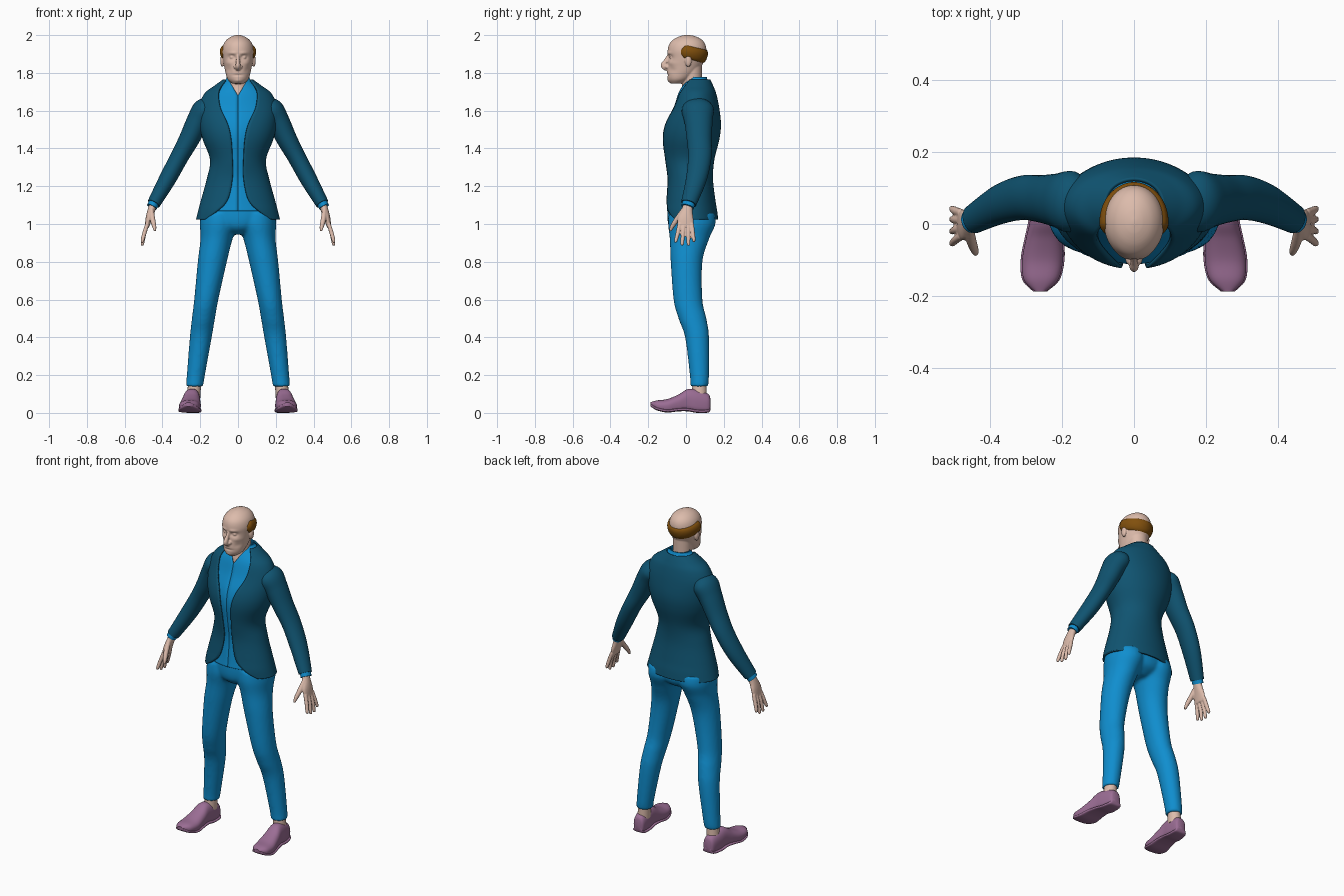
import bpy, bmesh, math
from mathutils import Vector, Matrix

if "Cube" in bpy.data.objects:
    bpy.data.objects.remove(bpy.data.objects["Cube"])


def material(name, *rgb):
    m = bpy.data.materials.new(name)
    m.use_nodes = True
    m.diffuse_color = (*rgb, 1)
    m.node_tree.nodes["Principled BSDF"].inputs["Base Color"].default_value = (*rgb, 1)
    return m


SKIN = material("skin", .72, .50, .41)
BLUE = material("bright_blue_cloth", .005, .27, .62)
NAVY = material("dark_blue_cloth", .005, .088, .165)
SHOE = material("mauve_leather", .33, .155, .30)
HAIR = material("brown_hair", .22, .08, .004)


def spline(keys, sub=6):
    """Smooth interpolation through tuples of numbers."""
    out = []
    for i in range(len(keys) - 1):
        a, b, c, d = (keys[max(0, min(len(keys) - 1, i + k))] for k in (-1, 0, 1, 2))
        for s in range(sub):
            t = s / sub
            out.append([q + t / 2 * (r - p + t * (2*p - 5*q + 4*r - u + t * (3*q - p - 3*r + u)))
                        for p, q, r, u in zip(a, b, c, d)])
    return out + [list(keys[-1])]


def skin_rings(bm, rings, closed=True):
    """Bridge rings of points, with caps when closed."""
    rows = [[bm.verts.new(p) for p in ring] for ring in rings]
    n = len(rows[0])
    for r, q in zip(rows, rows[1:]):
        for j in range(n if closed else n - 1):
            k = (j + 1) % n
            bm.faces.new((r[j], q[j], q[k], r[k]))
    if closed:
        bm.faces.new(rows[0])
        bm.faces.new(rows[-1][::-1])


def circle(n):
    return [math.tau * i / n for i in range(n)]


def loft(bm, keys, s=1, n=32, sub=6):
    """Stacked ovals: z, centre x, half width, front y, back y."""
    skin_rings(bm, [[(s * cx + rx * math.sin(a), (f + b) / 2 - (b - f) / 2 * math.cos(a), z)
                     for a in circle(n)] for z, cx, rx, f, b in spline(keys, sub)])


def tube(bm, keys, n=20):
    """Oval tube along a path: x, y, z, radius, radius towards y."""
    pts = spline(keys)
    pos = [Vector(p[:3]) for p in pts]
    rings = []
    for i, p in enumerate(pts):
        t = (pos[min(i + 1, len(pos) - 1)] - pos[max(i - 1, 0)]).normalized()
        side = (Vector((0, 1, 0)) - t * t.y).normalized()
        up = t.cross(side)
        rings.append([pos[i] + up * p[3] * math.cos(a) + side * p[4] * math.sin(a) for a in circle(n)])
    skin_rings(bm, rings)


def ball(bm, centre, radii):
    bmesh.ops.create_uvsphere(bm, u_segments=20, v_segments=12, radius=1,
                              matrix=Matrix.Translation(centre) @ Matrix.Diagonal((*radii, 1)))


def finish(name, bm, mat, mirror=False, voxel=0, smooth=3, thick=0, recalc=True):
    if recalc:
        bmesh.ops.recalc_face_normals(bm, faces=bm.faces[:])
    mesh = bpy.data.meshes.new(name)
    bm.to_mesh(mesh)
    bm.free()
    mesh.materials.append(mat)
    ob = bpy.data.objects.new(name, mesh)
    bpy.context.collection.objects.link(ob)
    bpy.ops.object.select_all(action='DESELECT')
    ob.select_set(True)
    bpy.context.view_layer.objects.active = ob
    bpy.ops.object.shade_smooth_by_angle(angle=math.radians(50))
    if voxel:
        m = ob.modifiers.new("fuse", 'REMESH')
        m.mode, m.voxel_size, m.use_smooth_shade = 'VOXEL', voxel, True
        m = ob.modifiers.new("soften", 'SMOOTH')
        m.factor, m.iterations = .5, smooth
    if thick:
        m = ob.modifiers.new("thickness", 'SOLIDIFY')
        m.thickness, m.offset = thick, -1
    if mirror:
        m = ob.modifiers.new("other_side", 'MIRROR')
        m.use_mirror_merge = False
    return ob


# Head and neck: skull, carved face, nose and ears fused together
skull = [(1.743, 0, .03, -.08, -.02), (1.765, 0, .054, -.095, .02), (1.80, 0, .066, -.1, .06),
         (1.84, 0, .074, -.097, .085), (1.88, 0, .081, -.095, .1), (1.92, 0, .084, -.097, .108),
         (1.955, 0, .075, -.087, .1), (1.98, 0, .055, -.062, .078), (1.995, 0, .028, -.03, .045),
         (2.001, 0, .004, 0, .012)]
bm = bmesh.new()
loft(bm, skull, n=80, sub=8)
# x, z, width, height, push: sockets, brows, cheekbones, cheeks, mouth, chin
features = [(.032, 1.882, .017, .011, .013), (.03, 1.905, .022, .007, -.006), (.05, 1.852, .02, .012, -.005),
            (.05, 1.815, .015, .015, .006), (0, 1.788, .026, .004, .008), (0, 1.757, .02, .01, -.005)]
for v in bm.verts:
    if v.co.y < -.01:
        v.co.y += sum(push * math.exp(-((abs(v.co.x) - x) / w) ** 2 - ((v.co.z - z) / h) ** 2)
                      for x, z, w, h, push in features)
loft(bm, [(1.62, 0, .05, -.03, .09), (1.69, 0, .052, -.028, .09),
          (1.74, 0, .053, -.02, .085), (1.84, 0, .056, -.02, .085)])
tube(bm, [(0, -.085, 1.9, .006, .01), (0, -.105, 1.865, .01, .012),
          (0, -.118, 1.838, .013, .016), (0, -.1, 1.818, .012, .01)])
for s in (1, -1):
    ball(bm, (s * .014, -.1, 1.832), (.01, .013, .01))
    ball(bm, (s * .031, -.075, 1.882), (.013, .013, .008))
    ball(bm, (s * .083, .012, 1.864), (.011, .018, .032))
finish("head", bm, SKIN, voxel=.004, smooth=2)

# Hair band wrapped round the back of the skull
table = spline(skull, 12)
bm = bmesh.new()
rows = []
for i in range(13):
    u = 1 - i / 6
    row = []
    for j in range(49):
        a = math.radians(72 + 216 * j / 48)
        back = max(0, -math.cos(a))
        end = min(1, .35 + min(j, 48 - j) / 4)
        z = 1.911 - .024 * back + u * .037 * end
        _, _, rx, f, b = min(table, key=lambda k: abs(k[0] - z))
        puff = -.004 + .016 * end * math.sqrt(max(0, 1 - u * u))
        row.append(((rx + puff) * math.sin(a), (f + b) / 2 - ((b - f) / 2 + puff) * math.cos(a), z))
    rows.append(row)
skin_rings(bm, rows, closed=False)
finish("hair", bm, HAIR, recalc=False)

# Jacket body and shirt: z, half width, front y, back y, half opening
torso = [(1.765, .08, -.012, .128, .068), (1.73, .128, -.035, .145, .092), (1.69, .178, -.055, .16, .104),
         (1.62, .207, -.078, .175, .095), (1.53, .205, -.115, .185, .055), (1.45, .188, -.126, .177, .037),
         (1.34, .148, -.113, .15, .03), (1.24, .165, -.1, .143, .03), (1.13, .195, -.108, .155, .055),
         (1.07, .211, -.115, .165, .11), (1.025, .222, -.112, .17, .175)]


def garment(keys, inset, opening):
    bm = bmesh.new()
    rows = []
    for z, rx, f, b, w in spline(keys):
        rx, ry, cy = rx - inset, (b - f) / 2 - inset, (f + b) / 2
        start = math.asin(min(.95, opening(z, w) / rx))
        angles = [start + (math.tau - 2 * start) * j / 64 for j in range(65)]
        rows.append([(rx * math.sin(a), cy - ry * math.cos(a), z) for a in angles])
    skin_rings(bm, rows, closed=False)
    return bm


finish("jacket_body", garment(torso, 0, lambda z, w: w), NAVY, thick=.01, recalc=False)
collar = [(1.778, .076, -.01, .124, 0)]
finish("shirt", garment(collar + torso[:-1], .014, lambda z, w: max(0, (z - 1.68) * .6)),
       BLUE, thick=.005, recalc=False)

# Sleeves and shirt cuffs
bm = bmesh.new()
tube(bm, [(.14, .06, 1.635, .04, .06), (.175, .062, 1.605, .064, .085), (.212, .066, 1.545, .06, .075),
          (.258, .07, 1.45, .054, .066), (.31, .073, 1.355, .048, .062), (.372, .055, 1.24, .045, .055),
          (.446, .014, 1.108, .035, .041)], n=32)
finish("sleeves", bm, NAVY, mirror=True)
bm = bmesh.new()
tube(bm, [(.436, .02, 1.128, .029, .035), (.456, .008, 1.09, .028, .034)])
finish("shirt_cuffs", bm, BLUE, mirror=True)

# Hands: palm, four fingers and a thumb fused together
bm = bmesh.new()
tube(bm, [(.444, .014, 1.115, .02, .025), (.458, .006, 1.075, .02, .029), (.472, -.002, 1.03, .017, .042),
          (.482, -.002, .985, .012, .042)])
for y0, y1, z in ((-.034, -.054, .905), (-.012, -.02, .89), (.011, .013, .889), (.031, .042, .908)):
    tube(bm, [(.48, y0, 1.0, .011, .011), (.496, (y0 + y1) / 2, .95, .011, .011),
              (.506, y1, z + .006, .009, .009), (.507, y1, z - .004, .004, .004)])
tube(bm, [(.458, -.012, 1.075, .012, .014), (.452, -.048, 1.025, .014, .014),
          (.443, -.074, .985, .011, .011), (.44, -.084, .962, .006, .006)])
finish("hands", bm, SKIN, mirror=True, voxel=.004, smooth=2)

# Trousers: both legs and the seat fused together
bm = bmesh.new()
leg = [(.14, .23, .046, .022, .117), (.2, .223, .048, .02, .122), (.4, .197, .058, -.005, .122),
       (.5, .183, .061, -.04, .108), (.6, .168, .064, -.066, .087), (.8, .136, .077, -.081, .087),
       (.92, .114, .085, -.086, .122), (1.0, .101, .101, -.095, .156), (1.06, .097, .1, -.09, .15)]
for s in (1, -1):
    loft(bm, leg, s)
loft(bm, [(.945, 0, .05, -.045, .085), (.985, 0, .14, -.09, .14),
          (1.06, 0, .19, -.098, .15), (1.16, 0, .165, -.085, .13)])
finish("trousers", bm, BLUE, voxel=.009, smooth=5)

# Ankles
bm = bmesh.new()
loft(bm, [(.08, .235, .036, .03, .11), (.17, .229, .034, .035, .108)])
finish("ankles", bm, SKIN, mirror=True)

# Shoes: y, half width, bottom, top
last = [(.13, .016, .02, .07), (.118, .034, .002, .1), (.06, .042, 0, .122), (.01, .044, .008, .126),
        (-.04, .051, .008, .097), (-.1, .057, .002, .073), (-.155, .048, .014, .066), (-.188, .015, .034, .056)]


def shoe_part(name, grow, height):
    bm = bmesh.new()
    rings = []
    for y, w, lo, hi in spline(last):
        hi = lo + height if height else hi
        cx, mid, half = .236 + (.13 - y) * .08, (lo + hi) / 2, (hi - lo) / 2
        ring = []
        for a in circle(32):
            c, s = math.cos(a), math.sin(a)
            flat = .5 if s < 0 or height else .95
            ring.append((cx + (w + grow) * math.copysign(abs(c) ** .8, c), y,
                         mid + half * math.copysign(abs(s) ** flat, s)))
        rings.append(ring)
    skin_rings(bm, rings)
    finish(name, bm, SHOE, mirror=True)


shoe_part("shoe_uppers", 0, 0)
shoe_part("shoe_soles", .004, .018)
